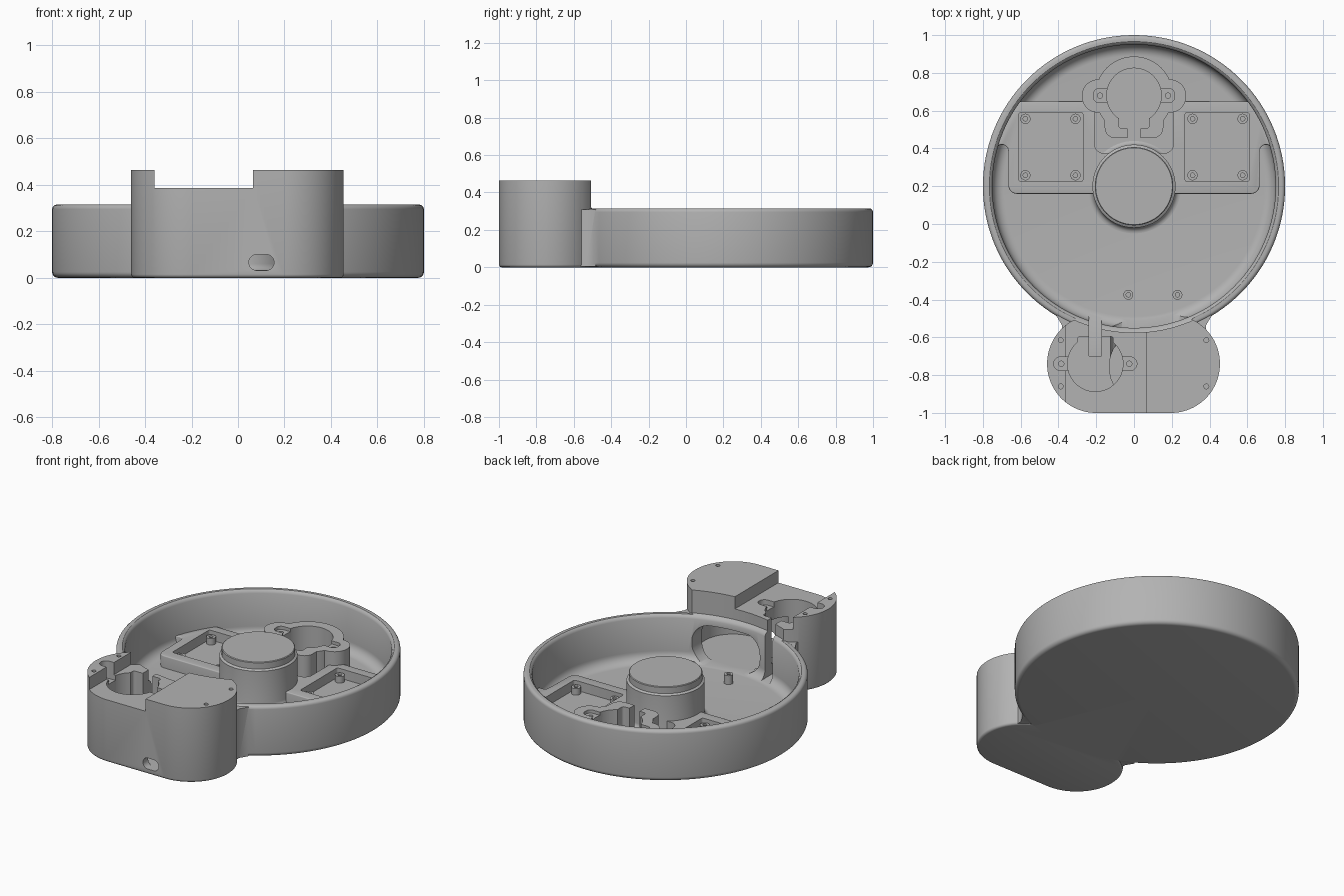
import bpy, bmesh
from math import sin, cos, pi, radians

cube = bpy.data.objects.get("Cube")
if cube:
    bpy.data.objects.remove(cube, do_unlink=True)

grey = bpy.data.materials.new("plain_grey")
grey.use_nodes = True
GREY = (0.45, 0.45, 0.45, 1)
grey.diffuse_color = GREY
grey.node_tree.nodes["Principled BSDF"].inputs["Base Color"].default_value = GREY


def make(name, bm):
    bmesh.ops.recalc_face_normals(bm, faces=bm.faces)
    mesh = bpy.data.meshes.new(name)
    bm.to_mesh(mesh)
    bm.free()
    mesh.materials.append(grey)
    ob = bpy.data.objects.new(name, mesh)
    bpy.context.scene.collection.objects.link(ob)
    return ob


def arc(cx, cy, r, a0, a1, n=12):
    steps = [radians(a0 + (a1 - a0) * i / n) for i in range(n + 1)]
    return [(cx + r * cos(a), cy + r * sin(a)) for a in steps]


def circle(cx, cy, r, n=48):
    return arc(cx, cy, r, 0, 360, n)[:-1]


def rounded(x0, x1, y0, y1, r, n=10):
    r = min(r, (x1 - x0) / 2 - 1e-4, (y1 - y0) / 2 - 1e-4)
    return (arc(x1 - r, y0 + r, r, -90, 0, n) + arc(x1 - r, y1 - r, r, 0, 90, n)
            + arc(x0 + r, y1 - r, r, 90, 180, n) + arc(x0 + r, y0 + r, r, 180, 270, n))


def prism(name, pts, lo, hi, axis="z", bevel_low=0, bevel_high=0):
    """Extrude an outline along z, or along y when axis is y."""
    bm = bmesh.new()
    place = (lambda p, w: (p[0], p[1], w)) if axis == "z" else (lambda p, w: (p[0], w, p[1]))
    low = bm.faces.new([bm.verts.new(place(p, lo)) for p in pts])
    high = bm.faces.new([bm.verts.new(place(p, hi)) for p in pts])
    for i in range(len(pts)):
        j = (i + 1) % len(pts)
        bm.faces.new((low.verts[i], low.verts[j], high.verts[j], high.verts[i]))
    bmesh.ops.recalc_face_normals(bm, faces=bm.faces)
    for face, size in ((low, bevel_low), (high, bevel_high)):
        if size:
            bmesh.ops.bevel(bm, geom=list(face.edges), offset=size, segments=3,
                            profile=0.5, affect="EDGES")
    return make(name, bm)


def lathe(name, profile, cx, cy, n=128):
    """Spin a closed profile that starts and ends on the axis."""
    bm = bmesh.new()
    rings = []
    for r, z in profile:
        if r == 0:
            rings.append([bm.verts.new((cx, cy, z))] * n)
        else:
            rings.append([bm.verts.new((x, y, z)) for x, y in circle(cx, cy, r, n)])
    for a, b in zip(rings, rings[1:]):
        for i in range(n):
            j = (i + 1) % n
            bm.faces.new(list(dict.fromkeys((a[i], a[j], b[j], b[i]))))
    return make(name, bm)


def boolean(ob, others, operation="DIFFERENCE"):
    for other in others:
        mod = ob.modifiers.new("join_or_cut", "BOOLEAN")
        mod.operation, mod.solver, mod.object = operation, "EXACT", other
        bpy.context.view_layer.update()
        graph = bpy.context.evaluated_depsgraph_get()
        mesh = bpy.data.meshes.new_from_object(ob.evaluated_get(graph))
        ob.modifiers.clear()
        ob.data = mesh
        bpy.data.objects.remove(other, do_unlink=True)


def cut(pts, lo, hi, axis="z"):
    return prism("cutter", pts, lo, hi, axis)


CY = 0.2                     # dish centre
FLOOR, RIM = 0.03, 0.315

# Dish body, front housing and the blends between them
body = lathe("dish_and_housing", [(0, 0)] + arc(0.775, 0.025, 0.025, -90, 0, 5)
             + arc(0.78, RIM - 0.02, 0.02, 0, 90, 5) + [(0, RIM)], 0, CY)
housing = prism("housing", rounded(-0.46, 0.455, -1, -0.48, 0.259, 20), 0, 0.463, bevel_low=0.015)
blends = [prism("blend", [(s * x, y) for x, y in
                          ((0.3, -0.62), (0.36, -0.59), (0.382, -0.567), (0.382, -0.535),
                           (0.412, -0.485), (0.3, -0.4))], 0.004, RIM - 0.006)
          for s in (-1, 1)]
boolean(body, [housing] + blends, "UNION")

# Bowl, housing step, chamber, servo well, cable slot, port and screw holes
bowl = lathe("cutter", [(0, FLOOR)] + arc(0.69, FLOOR + 0.06, 0.06, -90, 0, 8)
             + [(0.75, 0.295), (0.757, 0.309), (0.775, 0.321), (0.775, 0.7), (0, 0.7)], 0, CY)
WX, WY = -0.205, -0.74
cuts = [
    bowl,
    cut(rounded(-0.36, 0.065, -1.1, -0.4, 0.01, 2), 0.387, 0.6),
    cut(rounded(-0.13, 0.4, -0.95, -0.56, 0.19), 0.032, 0.28),
    cut(rounded(-0.13, 0.3, 0.034, 0.265, 0.1), -0.8, -0.45, "y"),
    cut(circle(WX, WY, 0.147), 0.1, 0.6),
    cut(rounded(-0.3, -0.11, -0.68, -0.595, 0.015, 3), 0.102, 0.6),
    cut(rounded(-0.425, 0.015, WY - 0.036, WY + 0.036, 0.036), 0.355, 0.6),
    cut(rounded(-0.238, -0.172, -0.7, -0.45, 0.005, 2), 0.036, 0.6),
    cut(rounded(0.047, 0.155, 0.032, 0.1, 0.034), -1.1, -0.9, "y"),
]
cuts += [cut(circle(x, y, 0.013, 16), 0.4, 0.6) for x in (-0.388, 0.383) for y in (-0.615, -0.86)]
cuts += [cut(circle(WX + s * 0.18, WY, 0.014, 16), 0.28, 0.5) for s in (-1, 1)]
boolean(body, cuts)

# Raised deck with two board bays and a gap for the motor mount
half = ([(0.3, 0.16)] + arc(0.62, 0.205, 0.045, -90, 0, 6) + [(0.665, 0.39)]
        + arc(0.7, 0.385, 0.035, 180, 60, 6)
        + arc(0, CY, 0.754, 16, 36.6, 8) + [(0.3, 0.65)])
deck = prism("raised_deck", half + [(-x, y) for x, y in reversed(half)], 0.015, 0.105, bevel_high=0.006)
boolean(deck, [cut(rounded(-0.21, 0.21, 0.375, 0.75, 0.05), FLOOR + 0.002, 0.3)]
        + [cut(rounded(s * 0.44 - 0.17, s * 0.44 + 0.17, 0.225, 0.59, 0.012, 3), 0.045, 0.3)
           for s in (-1, 1)])


def screw_post(name, x, y, r, lo, hi):
    post = prism(name, circle(x, y, r, 24), lo, hi)
    boolean(post, [cut(circle(x, y, r * 0.45, 16), hi - 0.04, hi + 0.1)])
    return post


# Screw posts in the bays and on the bowl floor
parts = [body, deck]
for s in (-1, 1):
    side = "left" if s > 0 else "right"
    for x in (0.31, 0.575):
        for y in (0.258, 0.557):
            parts.append(screw_post(side + "_bay_post", s * x, y, 0.027, 0.03, 0.085))
for x in (-0.03, 0.23):
    parts.append(screw_post("floor_post", x, -0.375, 0.026, 0.02, 0.085))

# Central hub with a fillet at its foot and a stepped top
parts.append(lathe("central_hub", [(0, 0.015), (0.25, 0.015), (0.25, FLOOR)]
                   + arc(0.25, FLOOR + 0.03, 0.03, -90, -180, 5)
                   + [(0.22, 0.262), (0.207, 0.27), (0.207, 0.308), (0.203, 0.312), (0, 0.312)],
                   0, CY, 96))

# Motor mount: ring with ears, neck lobes and an open keyhole
MY = 0.68
MOUNT_TOP = 0.19
mount = prism("motor_mount", circle(0, MY + 0.002, 0.205, 64), 0.015, MOUNT_TOP)
boolean(mount, [prism("ears", rounded(-0.276, 0.276, MY - 0.09, MY + 0.085, 0.085), 0.014, MOUNT_TOP),
                prism("neck", rounded(-0.155, 0.155, 0.455, 0.64, 0.055), 0.013, MOUNT_TOP)], "UNION")
mount_cuts = [
    cut(circle(0, MY, 0.145), 0.04, 0.4),
    cut(rounded(-0.08, 0.08, 0.505, 0.6, 0.015, 3), 0.042, 0.4),
    cut(rounded(-0.035, 0.035, 0.4, 0.6, 0.008, 3), 0.036, 0.4),
    cut(rounded(-0.215, 0.215, MY - 0.037, MY + 0.037, 0.03), MOUNT_TOP - 0.02, 0.4),
]
mount_cuts += [cut(circle(s * 0.18, MY, 0.014, 16), 0.1, 0.4) for s in (-1, 1)]
boolean(mount, mount_cuts)
parts.append(mount)

# Smooth curved walls, crisp edges
bpy.ops.object.select_all(action="DESELECT")
for ob in parts:
    ob.select_set(True)
bpy.context.view_layer.objects.active = body
bpy.ops.object.shade_smooth_by_angle(angle=radians(32))
